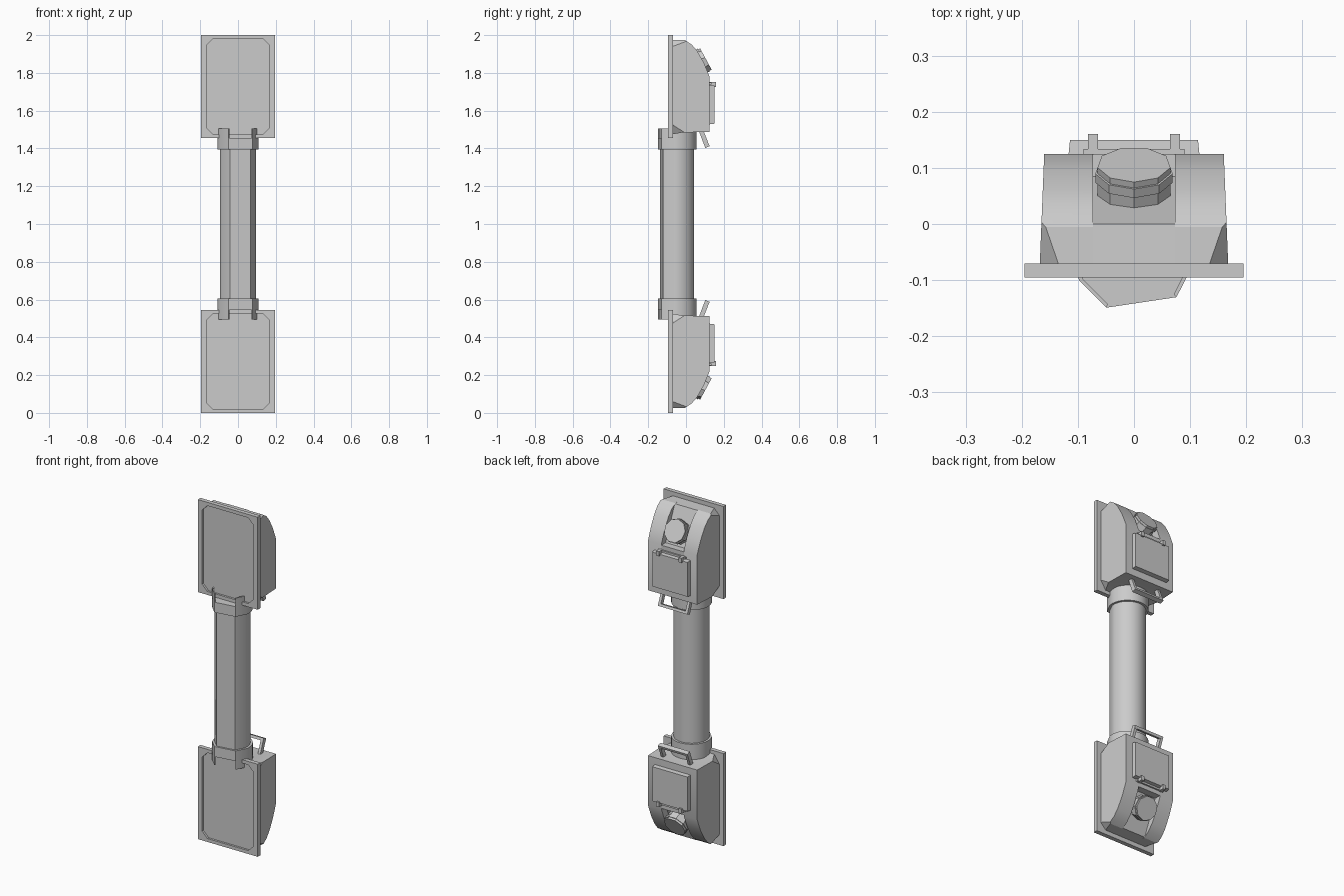
import bpy, bmesh, math
from mathutils import Vector, Matrix

cube = bpy.data.objects.get("Cube")
if cube:
    bpy.data.objects.remove(cube, do_unlink=True)

grey = bpy.data.materials.new("plain grey")
grey.use_nodes = True
grey.diffuse_color = (0.6, 0.6, 0.6, 1)
grey.node_tree.nodes["Principled BSDF"].inputs["Base Color"].default_value = grey.diffuse_color

# Mirror centre for the lower half
centre = bpy.data.objects.new("mirror_centre", None)
centre.location = (0, 0, 1)
centre.hide_render = True
bpy.context.collection.objects.link(centre)


def finish(name, bm, mirrored=True):
    bmesh.ops.recalc_face_normals(bm, faces=bm.faces)
    mesh = bpy.data.meshes.new(name)
    bm.to_mesh(mesh)
    bm.free()
    mesh.materials.append(grey)
    mesh.shade_smooth()
    mesh.set_sharp_from_angle(angle=math.radians(31))
    obj = bpy.data.objects.new(name, mesh)
    bpy.context.collection.objects.link(obj)
    if mirrored:
        mod = obj.modifiers.new("Mirror", 'MIRROR')
        mod.use_axis = (False, False, True)
        mod.mirror_object = centre
        mod.use_mirror_merge = False
    return obj


def prism(bm, points, offset):
    """Extrude a closed outline of 3D points along an offset."""
    face = bm.faces.new([bm.verts.new(p) for p in points])
    ext = bmesh.ops.extrude_face_region(bm, geom=[face], use_keep_orig=True)
    verts = [v for v in ext["geom"] if isinstance(v, bmesh.types.BMVert)]
    bmesh.ops.translate(bm, verts=verts, vec=offset)
    return verts


def block(bm, low, high):
    low, high = Vector(low), Vector(high)
    m = Matrix.Translation((low + high) / 2) @ Matrix.Diagonal((*(high - low), 1))
    return bmesh.ops.create_cube(bm, size=1, matrix=m)["verts"]


# Pipe and collars: round at the back, broad facets at the front
ANGLES = [-46, -8] + list(range(5, 200, 10)) + [207, 243]


def ring(r, z):
    return [Vector((r * math.cos(math.radians(a)), -0.052 + r * math.sin(math.radians(a)), z))
            for a in ANGLES]


bm = bmesh.new()
prism(bm, ring(0.096, 0.58), (0, 0, 0.84))
finish("pipe", bm, False)

bm = bmesh.new()
prism(bm, ring(0.109, 1.395), (0, 0, 0.06))
finish("collar", bm)

# Upright collar wall, open at the front facet
bm = bmesh.new()
outer, inner = ring(0.109, 1.45), ring(0.102, 1.45)
prism(bm, outer + inner[::-1], (0, 0, 0.055))
finish("collar_wall", bm)

# Mounting frame with a chamfered opening, and its recessed panel
bm = bmesh.new()
rect = [(-.195, 1.455), (.195, 1.455), (.195, 2), (-.195, 2)]
w, lo, hi, c = 0.168, 1.475, 1.98, 0.035
hole = [(-w + c, lo), (w - c, lo), (w, lo + c), (w, hi - c),
        (w - c, hi), (c - w, hi), (-w, hi - c), (-w, lo + c)]
edges = []
for loop in (rect, hole):
    vs = [bm.verts.new((x, -0.095, z)) for x, z in loop]
    edges += [bm.edges.new((vs[i - 1], vs[i])) for i in range(len(vs))]
bmesh.ops.triangle_fill(bm, edges=edges, use_beauty=True, use_dissolve=False)
ext = bmesh.ops.extrude_face_region(bm, geom=bm.faces[:], use_keep_orig=True)
bmesh.ops.translate(bm, vec=(0, 0.025, 0),
                    verts=[v for v in ext["geom"] if isinstance(v, bmesh.types.BMVert)])
finish("mounting_frame", bm)

bm = bmesh.new()
prism(bm, [(x, -0.083, z) for x, z in hole], (0, 0.013, 0))
finish("recessed_panel", bm)

# Housing sides: curved shoulder, tapered flanks, cut corners by the frame
bottom = [(.125, 1.487), (-.015, 1.485), (-.07, 1.475), (-.07, 1.975)]
shoulder = [(-.005, 1.973), (.03, 1.95), (.06, 1.915), (.095, 1.853), (.125, 1.78)]
cuts = [((.135, -.07, 1.975), (.168, -.07, 1.94), (.16, 0, 1.972)),
        ((.135, -.07, 1.475), (.168, -.07, 1.525), (.163, -.015, 1.485))]
for side, name in ((1, "housing_left"), (-1, "housing_right")):
    bm = bmesh.new()
    flank = prism(bm, [(.073 * side, y, z) for y, z in bottom + shoulder], (.09 * side, 0, 0))
    for v in flank:
        v.co.x = side * (0.165 - 0.04 * v.co.y)
    for tri in cuts:
        a, b, d = [Vector((x * side, y, z)) for x, y, z in tri]
        n = (b - a).cross(d - a).normalized()
        if n.x * side < 0:
            n = -n
        bmesh.ops.bisect_plane(bm, geom=bm.verts[:] + bm.edges[:] + bm.faces[:],
                               plane_co=a, plane_no=n, clear_outer=True)
        bmesh.ops.holes_fill(bm, edges=[e for e in bm.edges if e.is_boundary])
    finish(name, bm)

# Housing centre with the sloping lamp recess
bm = bmesh.new()
slot = [(0, 1.972), (.085, 1.775), (.125, 1.775)]
prism(bm, [(-.073, y, z) for y, z in bottom + slot], (.146, 0, 0))
finish("housing_centre", bm)

# Lamp drum facing out of the recess
bm = bmesh.new()
axis = Vector((0, 0.88, 0.475)).normalized()
for radius, depth, back in ((.066, .09, 0), (.07, .018, .012)):
    m = Matrix.Translation(Vector((0, .106, 1.872)) - axis * (depth / 2 + back))
    bmesh.ops.create_cone(bm, cap_ends=True, segments=9, radius1=radius, radius2=radius,
                          depth=depth, matrix=m @ axis.to_track_quat('Z', 'Y').to_matrix().to_4x4())
finish("lamp", bm)

# Rear hatch with bevelled rim
bm = bmesh.new()
for v in block(bm, (-.117, .12, 1.527), (.117, .15, 1.737)):
    if v.co.y > .14:
        v.co.x *= 0.975
        v.co.z += 0.004 if v.co.z < 1.6 else -0.004
finish("hatch", bm)

# Hatch hinges and their rod
bm = bmesh.new()
for x in (-.073, .073):
    block(bm, (x - .009, .12, 1.725), (x + .009, .16, 1.752))
block(bm, (-.09, .122, 1.739), (.09, .134, 1.75))
finish("hatch_hinges", bm)

# Slanted carrying handle
bm = bmesh.new()
for x in (-.088, .088):
    prism(bm, [(x - .008, .065, 1.5), (x - .008, .09, 1.5),
               (x - .008, .125, 1.412), (x - .008, .102, 1.403)], (.016, 0, 0))
prism(bm, [(-.096, .097, 1.418), (-.096, .12, 1.426),
           (-.096, .125, 1.412), (-.096, .102, 1.403)], (.192, 0, 0))
finish("handle", bm)
